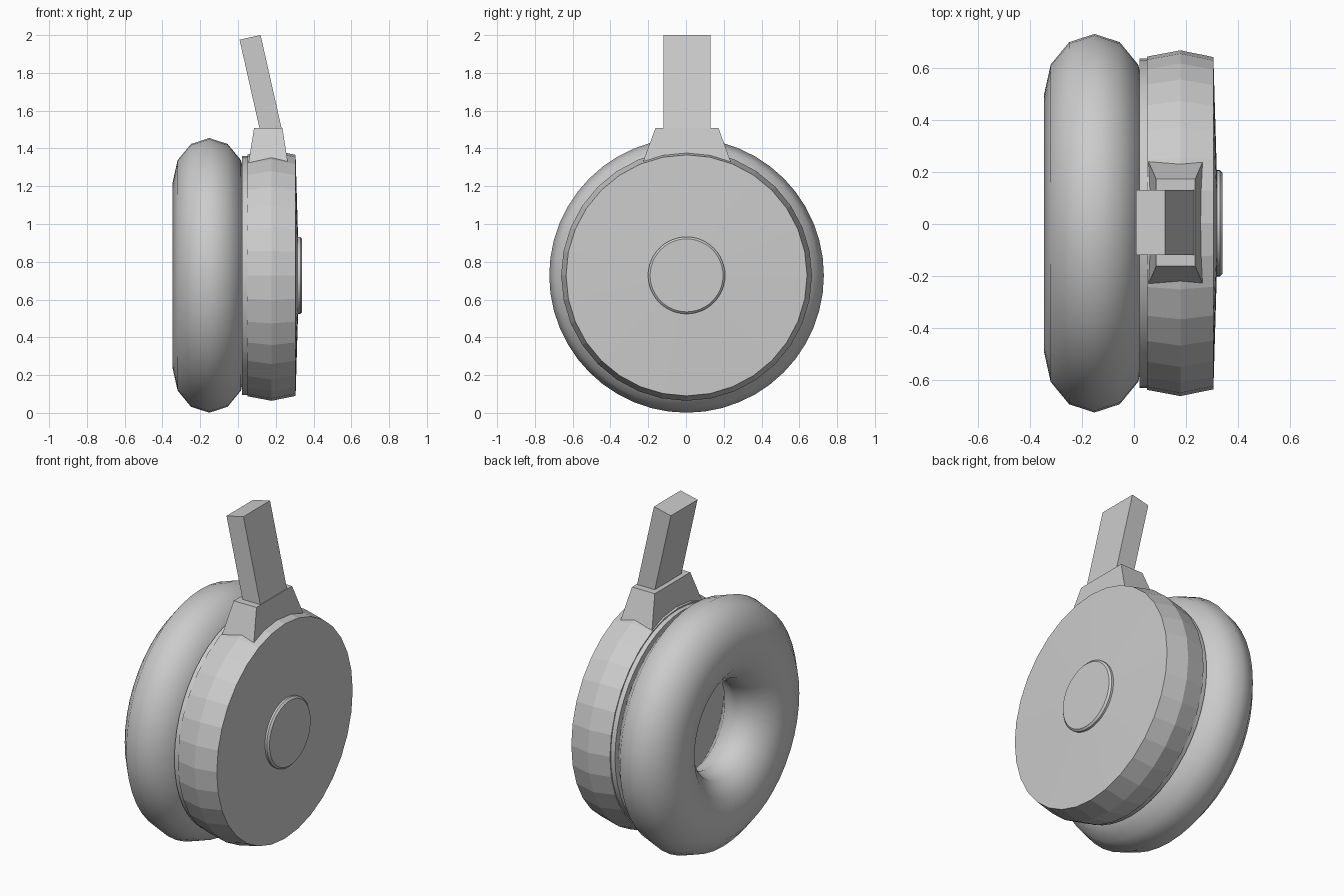
import bpy, bmesh, math
from mathutils import Matrix, Vector

if "Cube" in bpy.data.objects:
    bpy.data.objects.remove(bpy.data.objects["Cube"])

CY, CZ = 0.003, 0.728  # wheel axis (runs along x)


def finish(name, bm, smooth=None):
    bmesh.ops.recalc_face_normals(bm, faces=bm.faces)
    me = bpy.data.meshes.new(name)
    bm.to_mesh(me)
    bm.free()
    ob = bpy.data.objects.new(name, me)
    bpy.context.collection.objects.link(ob)
    if smooth:
        bpy.ops.object.select_all(action='DESELECT')
        ob.select_set(True)
        bpy.context.view_layer.objects.active = ob
        bpy.ops.object.shade_smooth_by_angle(angle=math.radians(smooth))
    return ob


def lathe(name, profile, sides, closed=False, smooth=None):
    """Spin an (x, radius) profile around the wheel axis."""
    bm = bmesh.new()
    rings = []
    for i in range(sides):
        a = 2 * math.pi * i / sides
        rings.append([bm.verts.new((x, CY + r * math.sin(a), CZ + r * math.cos(a)))
                      for x, r in profile])
    n = len(profile)
    for i in range(sides):
        p, q = rings[i], rings[(i + 1) % sides]
        for j in range(n if closed else n - 1):
            k = (j + 1) % n
            bm.faces.new((p[j], p[k], q[k], q[j]))
    bmesh.ops.remove_doubles(bm, verts=bm.verts, dist=1e-5)
    return finish(name, bm, smooth)


def taper_box(name, sections):
    """Box between two rectangles: (centre, half_x vector, half_y)."""
    bm = bmesh.new()
    loops = []
    for c, hx, hy in sections:
        c, hx, hy = Vector(c), Vector(hx), Vector((0, hy, 0))
        loops.append([bm.verts.new(v) for v in (c - hx - hy, c + hx - hy, c + hx + hy, c - hx + hy)])
    lo, hi = loops
    bm.faces.new(lo)
    bm.faces.new(hi)
    for i in range(4):
        j = (i + 1) % 4
        bm.faces.new((lo[i], lo[j], hi[j], hi[i]))
    return finish(name, bm)


# Rounded tyre, slightly squashed along its axis
tyre = [(-0.152 + 0.194 * math.cos(math.tau * k / 12), 0.492 + 0.235 * math.sin(math.tau * k / 12))
        for k in range(12)]
lathe("tyre", tyre, 48, closed=True, smooth=60)

# Thin spacer plate between tyre and cover
lathe("spacer_plate", [(0.022, 0), (0.022, 0.632), (0.06, 0.632), (0.06, 0)], 48, smooth=30)

# Faceted cover drum with a crowned rim and a slightly domed face
lathe("cover_drum", [(0.05, 0), (0.05, 0.64), (0.178, 0.664), (0.305, 0.638),
                     (0.318, 0.2), (0.318, 0)], 32)

# Hub cap
lathe("hub_cap", [(0.30, 0), (0.30, 0.204), (0.33, 0.204), (0.34, 0.193), (0.34, 0)], 48, smooth=30)

# Tapered fork bracket sunk into the drum
taper_box("bracket", [((0.16, 0.005, 1.30), (0.108, 0, 0), 0.243),
                      ((0.16, 0.005, 1.508), (0.075, 0, 0), 0.167)])

# Leaning square stem
top, low = Vector((0.064, 0.005, 1.988)), Vector((0.172, 0.005, 1.508))
lean = (top - low).normalized()
half = Vector((lean.z, 0, -lean.x)) * 0.057
taper_box("stem", [(low - lean * 0.06, half, 0.125), (top, half, 0.125)])
